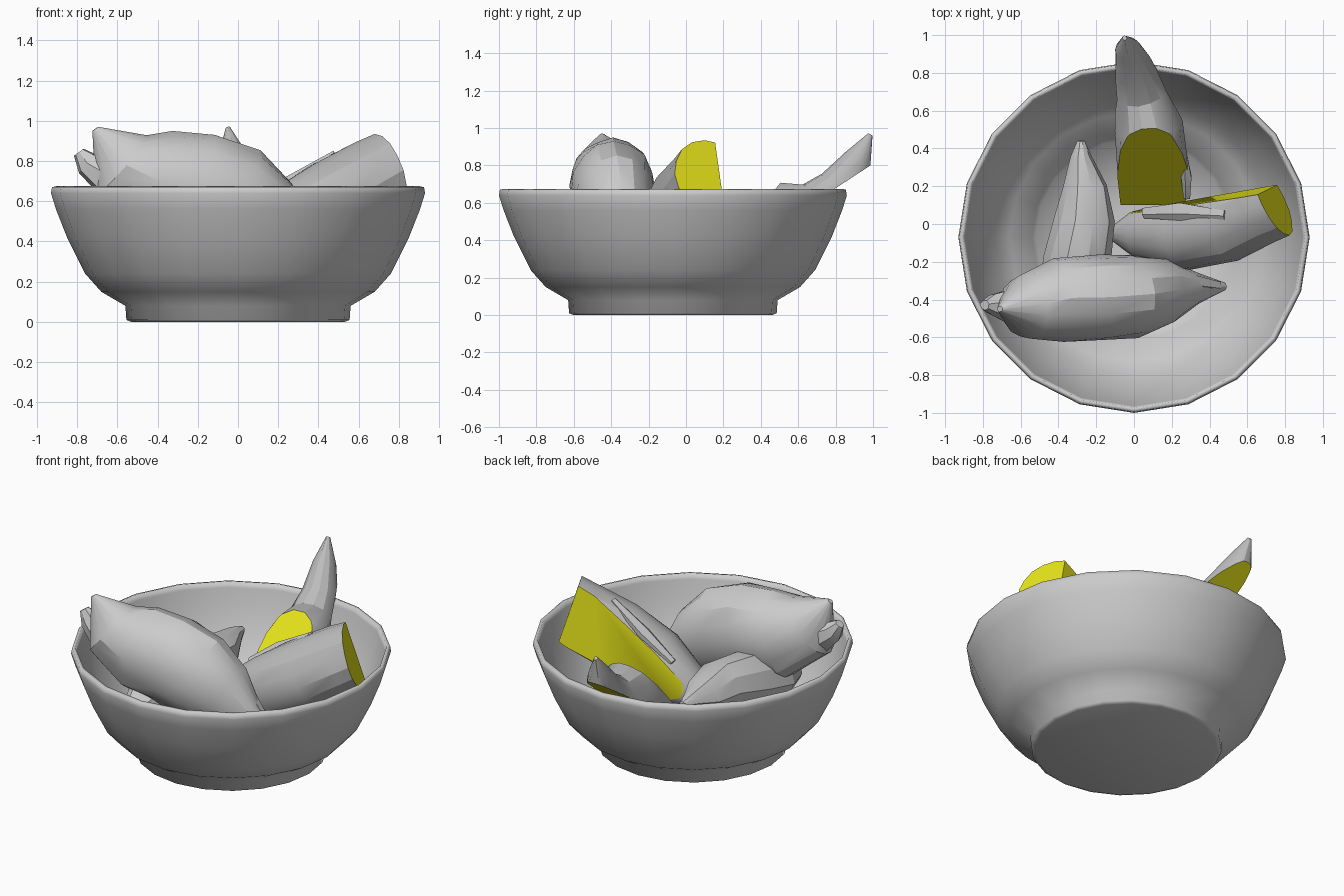
import bpy, bmesh, math, random
from mathutils import Vector

if "Cube" in bpy.data.objects:
    bpy.data.objects.remove(bpy.data.objects["Cube"])

random.seed(4)

flesh = bpy.data.materials.new("flesh")
flesh.diffuse_color = (0.8, 0.78, 0.01, 1)
flesh.use_nodes = True
flesh.node_tree.nodes["Principled BSDF"].inputs["Base Color"].default_value = flesh.diffuse_color
skin = bpy.data.materials.new("skin")
skin.diffuse_color = (0.5, 0.5, 0.5, 1)
skin.use_nodes = True
skin.node_tree.nodes["Principled BSDF"].inputs["Base Color"].default_value = skin.diffuse_color


def finish(name, bm, smooth):
    bmesh.ops.recalc_face_normals(bm, faces=bm.faces[:])
    me = bpy.data.meshes.new(name)
    bm.to_mesh(me)
    bm.free()
    ob = bpy.data.objects.new(name, me)
    bpy.context.collection.objects.link(ob)
    bpy.ops.object.select_all(action='DESELECT')
    ob.select_set(True)
    bpy.context.view_layer.objects.active = ob
    bpy.ops.object.shade_smooth_by_angle(angle=math.radians(smooth))
    return ob


def bridge(bm, rings):
    for a, b in zip(rings, rings[1:]):
        n = len(a)
        for i in range(n):
            bm.faces.new((a[i], a[(i + 1) % n], b[(i + 1) % n], b[i]))


def lathe(name, profile, sides, centre_y):
    bm = bmesh.new()
    rings = []
    for r, z in profile:
        rings.append([bm.verts.new((r * math.cos(math.tau * i / sides),
                                    centre_y + r * math.sin(math.tau * i / sides), z))
                      for i in range(sides)])
    bridge(bm, rings)
    bm.faces.new(rings[0])
    bm.faces.new(rings[-1])
    return finish(name, bm, 89)


def root(name, stations, cuts=(), sides=12, jitter=0.05, flat=1.0):
    """Loft a tapered root along (x, y, z, radius); cuts are (point, normal)."""
    bm = bmesh.new()
    pts = [Vector(s[:3]) for s in stations]
    rings = []
    for k, s in enumerate(stations):
        d = (pts[min(k + 1, len(pts) - 1)] - pts[max(k - 1, 0)]).normalized()
        side = d.cross(Vector((0, 0, 1))).normalized()
        up = side.cross(d)
        ring = []
        for i in range(sides):
            a = math.tau * i / sides
            r = s[3] * (1 + random.uniform(-jitter, jitter))
            ring.append(bm.verts.new(pts[k] + side * r * math.cos(a)
                                     + up * r * flat * math.sin(a)))
        rings.append(ring)
    bridge(bm, rings)
    bm.faces.new(rings[0])
    bm.faces.new(rings[-1])
    # slice away and cap with flesh
    for co, no in cuts:
        res = bmesh.ops.bisect_plane(bm, geom=bm.verts[:] + bm.edges[:] + bm.faces[:],
                                     plane_co=co, plane_no=no, clear_outer=True)
        edges = [e for e in res['geom_cut'] if isinstance(e, bmesh.types.BMEdge)]
        for f in bmesh.ops.edgeloop_fill(bm, edges=edges)['faces']:
            f.material_index = 1
    ob = finish(name, bm, 24)
    if cuts:
        ob.data.materials.append(skin)
        ob.data.materials.append(flesh)
    return ob


# Thin-walled bowl: foot, outer wall, rim, inner wall, sunken floor
lathe("bowl", [(0.53, 0.0), (0.555, 0.01), (0.56, 0.08), (0.68, 0.15), (0.76, 0.24),
               (0.85, 0.42), (0.905, 0.56), (0.93, 0.64), (0.925, 0.67), (0.905, 0.675),
               (0.895, 0.64), (0.87, 0.54), (0.82, 0.41), (0.735, 0.25), (0.66, 0.17),
               (0.54, 0.10), (0.52, 0.04), (0.15, 0.03)], 20, -0.07)

# Large whole root lying across the front
root("large_root", [(-0.71, -0.45, 0.96, 0.015), (-0.58, -0.44, 0.78, 0.165),
                    (-0.4, -0.40, 0.69, 0.22), (-0.17, -0.39, 0.66, 0.23),
                    (0.0, -0.38, 0.61, 0.22), (0.15, -0.36, 0.51, 0.18),
                    (0.32, -0.34, 0.40, 0.09), (0.48, -0.33, 0.33, 0.02)],
     sides=16, jitter=0.03, flat=1.2)

# Stubby second tip at its left end
root("left_tip", [(-0.79, -0.43, 0.845, 0.03), (-0.75, -0.43, 0.79, 0.06),
                  (-0.65, -0.43, 0.73, 0.1), (-0.45, -0.42, 0.68, 0.12)], sides=7, jitter=0.12)

# Root lying front to back in the bowl
root("left_root", [(-0.28, 0.44, 0.52, 0.02), (-0.28, 0.36, 0.51, 0.055),
                   (-0.26, 0.2, 0.47, 0.12), (-0.26, 0.03, 0.48, 0.155),
                   (-0.30, -0.2, 0.44, 0.18), (-0.33, -0.4, 0.40, 0.17),
                   (-0.35, -0.61, 0.35, 0.05)], sides=10)

# Halved root on the right: lengthwise cut and end cut
root("right_half_root", [(-0.14, -0.05, 0.26, 0.02), (0.03, -0.05, 0.37, 0.14),
                         (0.25, -0.05, 0.47, 0.2), (0.48, 0.01, 0.60, 0.215),
                         (0.67, 0.10, 0.71, 0.205), (0.95, 0.19, 0.86, 0.18)],
     [((0.38, 0.13, 0.55), (-0.2, 0.97, 0.08)), ((0.73, 0.12, 0.76), (0.85, 0.43, 0.3))],
     sides=16, jitter=0.02)

# Halved root at the back: flat underside and slanted end
root("back_half_root", [(-0.05, 0.985, 0.965, 0.012), (-0.03, 0.92, 0.83, 0.07),
                        (0.01, 0.82, 0.68, 0.11), (0.04, 0.7, 0.56, 0.14),
                        (0.08, 0.52, 0.52, 0.18), (0.1, 0.3, 0.43, 0.185),
                        (0.1, -0.05, 0.2, 0.18)],
     [((0, 0.1, 0.22), (0, 0.55, -0.84)), ((0.1, 0.1, 0.22), (0, -0.77, 0.64))],
     sides=14, jitter=0.03, flat=1.12)

# Loose peel flakes
root("right_flake", [(0.05, 0.06, 0.56, 0.03), (0.25, 0.07, 0.70, 0.05),
                     (0.48, 0.05, 0.84, 0.025)], sides=5, flat=0.5)
root("front_flake", [(-0.1, -0.40, 0.89, 0.02), (0.1, -0.37, 0.79, 0.05),
                     (0.3, -0.31, 0.53, 0.05), (0.45, -0.33, 0.38, 0.03)], sides=5, flat=0.6)
root("back_flake", [(0.27, 0.36, 0.46, 0.015), (0.28, 0.25, 0.40, 0.03),
                    (0.28, 0.14, 0.33, 0.02)], sides=5)
